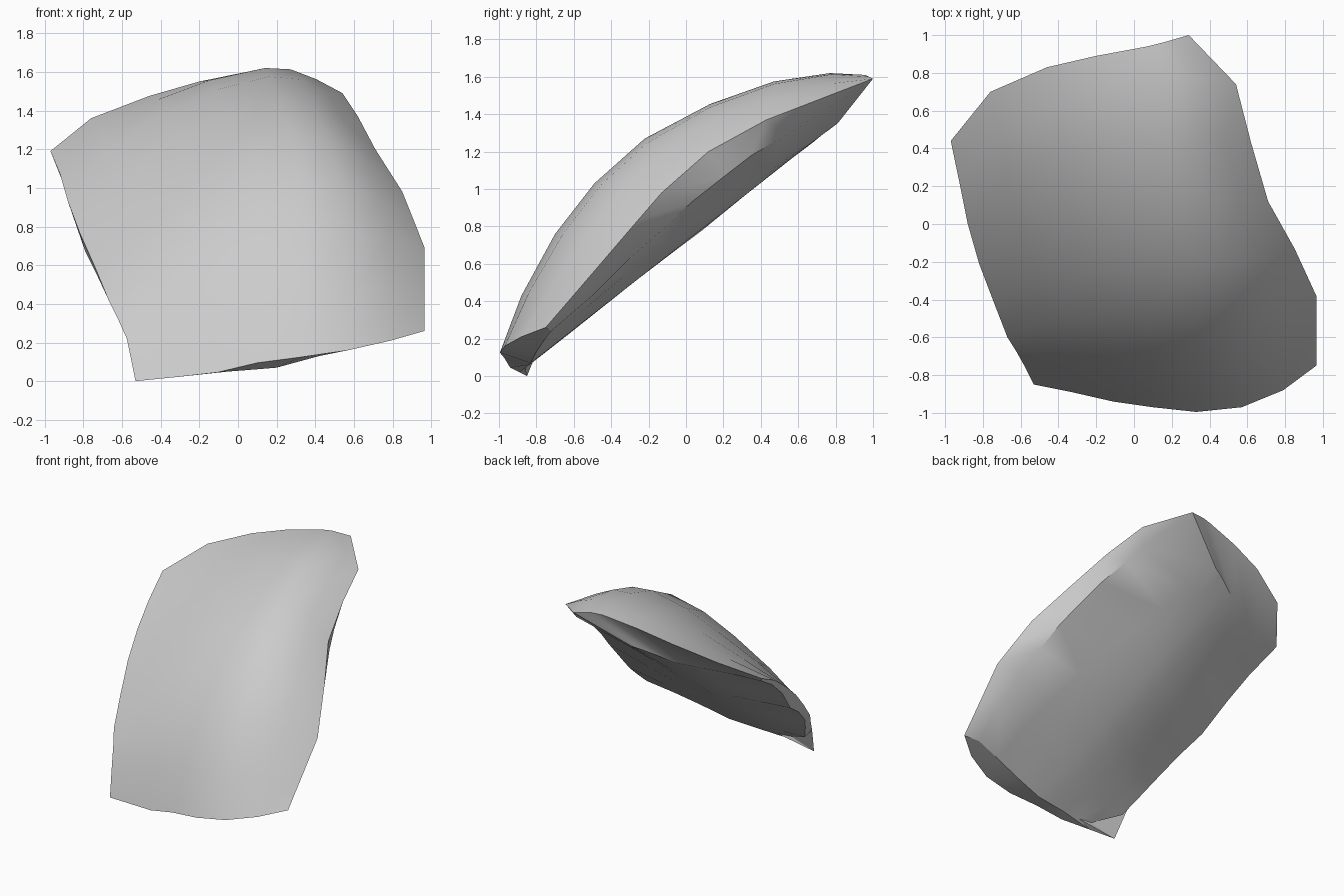
import bpy
import bmesh
import math
from mathutils import Vector

cube = bpy.data.objects.get("Cube")
if cube:
    bpy.data.objects.remove(cube, do_unlink=True)

grey = bpy.data.materials.new("plain grey")
grey.use_nodes = True
colour = (0.6, 0.6, 0.6, 1)
grey.diffuse_color = colour
grey.node_tree.nodes["Principled BSDF"].inputs["Base Color"].default_value = colour

COLS, ROWS, RIDGE = 8, 9, 4
# how strongly each column follows the ridge curve
PULL = [0, 0.48, 0.8, 0.96, 1, 0.86, 0.5, 0]


def patch(bm, bottom, top, right, left, ridge):
    """Grid of vertices spanning four edge curves and bulged to a ridge curve."""
    b, t, r, l, m = [[Vector(p) for p in c] for c in (bottom, top, right, left, ridge)]

    def span(i, j):
        u, v = i / (COLS - 1), j / (ROWS - 1)
        sides = r[j].lerp(l[j], u) + b[i].lerp(t[i], v)
        return sides - b[0].lerp(b[-1], u).lerp(t[0].lerp(t[-1], u), v)

    return [[bm.verts.new(span(i, j) + PULL[i] * (m[j] - span(RIDGE, j)) * (0 < j < ROWS - 1))
             for i in range(COLS)] for j in range(ROWS)]


def border(g):
    """Vertices around the edge of a grid, in order."""
    return (g[0] + [row[-1] for row in g[1:]] + g[-1][-2::-1]
            + [row[0] for row in g[-2:0:-1]])


bm = bmesh.new()

# domed outer face
outer = patch(
    bm,
    bottom=[(-.53, -.85, 0), (-.33, -.89, .02), (-.11, -.94, .045), (.10, -.97, .095),
            (.33, -.995, .125), (.57, -.97, .16), (.79, -.88, .21), (.965, -.75, .26)],
    top=[(-.97, .44, 1.19), (-.76, .70, 1.36), (-.46, .83, 1.475), (-.2, .89, 1.55),
         (.07, .94, 1.605), (.15, .96, 1.61), (.22, .98, 1.60), (.29, 1.0, 1.59)],
    right=[(-.53, -.85, 0), (-.575, -.76, .22), (-.62, -.68, .32), (-.67, -.60, .42),
           (-.74, -.42, .59), (-.82, -.21, .77), (-.88, 0, .93), (-.92, .2, 1.07),
           (-.97, .44, 1.19)],
    left=[(.965, -.75, .26), (.965, -.56, .48), (.965, -.38, .69), (.91, -.26, .83),
          (.85, -.13, .98), (.71, .12, 1.20), (.62, .43, 1.37), (.54, .74, 1.49),
          (.29, 1.0, 1.59)],
    ridge=[(.33, -.995, .125), (.35, -.88, .43), (.35, -.70, .76), (.33, -.49, 1.03),
           (.28, -.22, 1.27), (.21, .13, 1.455), (.16, .47, 1.575), (.14, .77, 1.62),
           (.07, .94, 1.605)])

# gently bulged underside, its ridge a straight line
low, high = Vector((.2, -.83, .07)), Vector((-.24, .74, 1.30))
inner = patch(
    bm,
    bottom=[(-.32, -.86, .06), (-.2, -.86, .05), (-.05, -.85, .05), (.08, -.84, .06),
            low, (.42, -.80, .13), (.64, -.76, .19), (.85, -.72, .24)],
    top=[(-.95, .41, 1.15), (-.75, .5, 1.19), (-.55, .6, 1.22), (-.36, .68, 1.25),
         high, (-.16, .78, 1.33), (-.09, .81, 1.35), (.487, .68, 1.38)],
    right=[(-.32, -.86, .06), (-.52, -.75, .15), (-.6, -.64, .29), (-.66, -.55, .4),
           (-.73, -.37, .55), (-.79, -.18, .67), (-.86, .02, .88), (-.91, .22, 1.04),
           (-.95, .41, 1.15)],
    left=[(.85, -.72, .24), (.85, -.5, .43), (.82, -.3, .63), (.77, -.13, .78),
          (.72, .03, .93), (.65, .22, 1.08), (.6, .35, 1.18), (.53, .54, 1.29),
          (.487, .68, 1.38)],
    ridge=[low.lerp(high, j / (ROWS - 1)) for j in range(ROWS)])

for j in range(ROWS - 1):
    for i in range(COLS - 1):
        bm.faces.new((outer[j][i], outer[j][i + 1], outer[j + 1][i + 1], outer[j + 1][i]))
        bm.faces.new((inner[j][i], inner[j + 1][i], inner[j + 1][i + 1], inner[j][i + 1]))

# rim joining the two faces
a, b = border(outer), border(inner)
for k in range(len(a)):
    n = (k + 1) % len(a)
    bm.faces.new((a[k], b[k], b[n]))
    bm.faces.new((a[k], b[n], a[n]))

bmesh.ops.recalc_face_normals(bm, faces=bm.faces)
mesh = bpy.data.meshes.new("curved_plate")
bm.to_mesh(mesh)
bm.free()
mesh.materials.append(grey)
plate = bpy.data.objects.new("curved_plate", mesh)
bpy.context.collection.objects.link(plate)

bpy.ops.object.select_all(action='DESELECT')
plate.select_set(True)
bpy.context.view_layer.objects.active = plate
bpy.ops.object.shade_smooth_by_angle(angle=math.radians(28))
